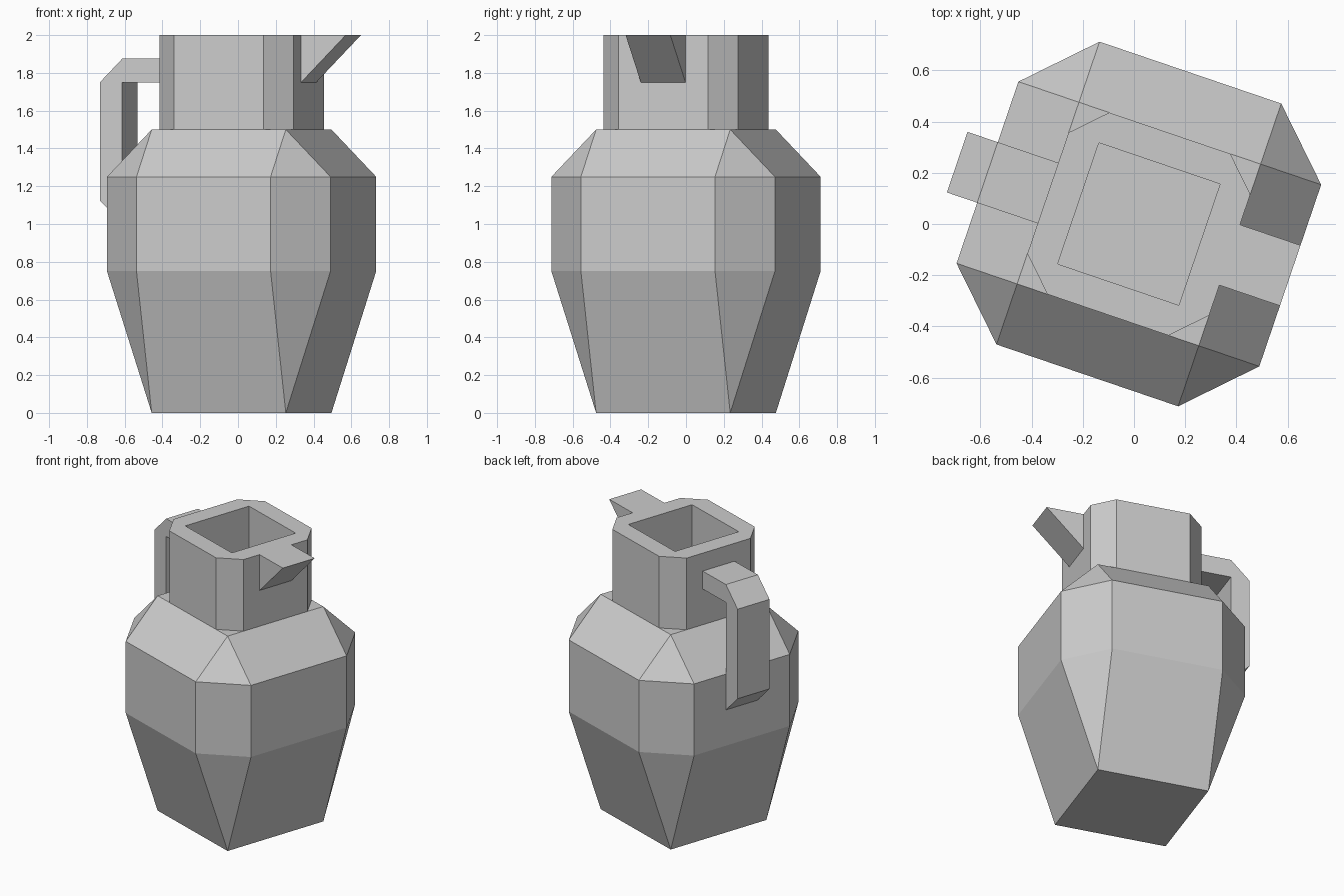
import bpy, bmesh
from math import radians
from mathutils import Matrix

if "Cube" in bpy.data.objects:
    bpy.data.objects.remove(bpy.data.objects["Cube"])

# the whole jug is turned about z and shifted so its bounds are centred
PLACE = Matrix.Translation((0.019, 0, 0)) @ Matrix.Rotation(radians(-18.8), 4, 'Z')


def finish(name, bm):
    bmesh.ops.remove_doubles(bm, verts=bm.verts, dist=1e-4)
    bm.transform(PLACE)
    mesh = bpy.data.meshes.new(name)
    bm.to_mesh(mesh)
    bm.free()
    bpy.context.collection.objects.link(bpy.data.objects.new(name, mesh))


def loft(name, rings, capped):
    """Chamfered-square rings (half width, half flat edge, z); equal values give a square."""
    bm = bmesh.new()
    loops = []
    for h, e, z in rings:
        pts = [(h, -e), (h, e), (e, h), (-e, h), (-h, e), (-h, -e), (-e, -h), (e, -h)]
        loops.append([bm.verts.new((x, y, z)) for x, y in pts])
    for a, b in zip(loops, loops[1:]):
        for i in range(8):
            j = (i + 1) % 8
            bm.faces.new((a[i], a[j], b[j], b[i]))
    if capped:
        bm.faces.new(loops[0][::-1])
        bm.faces.new(loops[-1])
    finish(name, bm)


def extrude_profile(name, profile, half):
    """Extrude an x-z profile across y."""
    bm = bmesh.new()
    face = bm.faces.new([bm.verts.new((x, -half, z)) for x, z in profile])
    ext = bmesh.ops.extrude_face_region(bm, geom=[face], use_keep_orig=True)
    verts = [g for g in ext['geom'] if isinstance(g, bmesh.types.BMVert)]
    bmesh.ops.translate(bm, verts=verts, vec=(0, 2 * half, 0))
    bmesh.ops.recalc_face_normals(bm, faces=bm.faces)
    finish(name, bm)


# body: square foot, eight-sided belly, square shoulder
loft("body", [(.375, .375, 0), (.625, .375, .75), (.625, .375, 1.25), (.375, .375, 1.5)], True)

# neck: outer wall, rim, square opening down to the body top
loft("neck", [(.375, .25, 1.5), (.375, .25, 2), (.25, .25, 2), (.25, .25, 1.5)], False)

# pouring spout wedge
extrude_profile("spout", [(.375, 1.75), (.625, 2), (.375, 2)], .125)

# handle from neck to belly
extrude_profile("handle", [(-.375, 1.875), (-.625, 1.875), (-.75, 1.75), (-.75, 1.125),
                           (-.625, 1.0), (-.625, 1.75), (-.375, 1.75)], .125)
